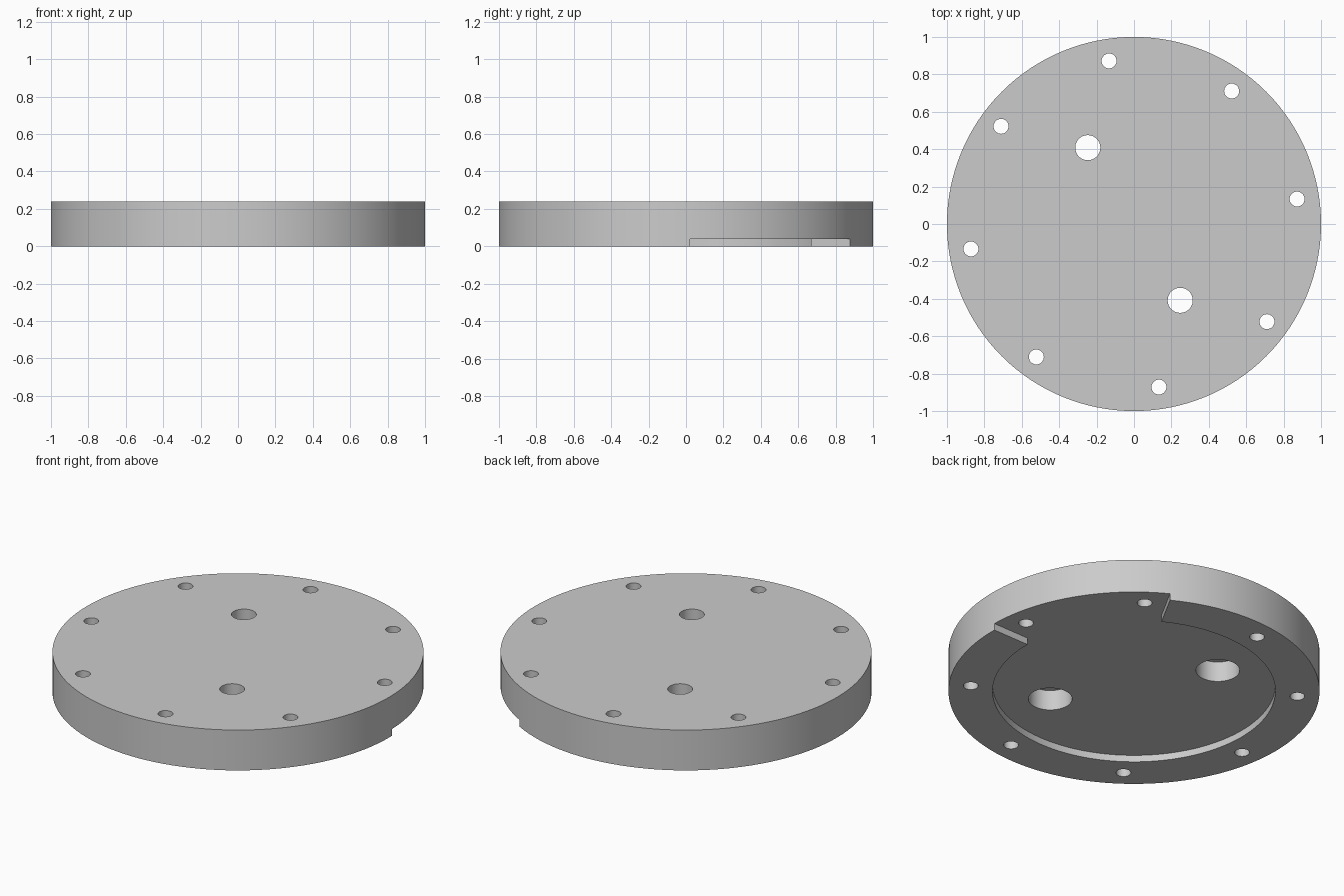
import bpy, bmesh
from math import sin, cos, radians

HEIGHT = 0.24
RECESS_DEPTH = 0.04
RECESS_RADIUS = 0.762
TURN = 31.2          # direction of the slot centre, in degrees

if "Cube" in bpy.data.objects:
    bpy.data.objects.remove(bpy.data.objects["Cube"])

grey = bpy.data.materials.new("plain grey")
grey.use_nodes = True
colour = (0.6, 0.6, 0.6, 1)
grey.diffuse_color = colour
grey.node_tree.nodes["Principled BSDF"].inputs["Base Color"].default_value = colour


def polar(radius, degrees):
    a = radians(degrees)
    return radius * cos(a), radius * sin(a)


def arc(radius, start, end, steps):
    return [polar(radius, start + (end - start) * i / steps) for i in range(steps + 1)]


def circle(radius, steps, centre=(0, 0)):
    return [(x + centre[0], y + centre[1]) for x, y in arc(radius, 0, 360, steps)[:-1]]


def loft(name, sections):
    """Closed solid through a stack of (outline, z) sections."""
    bm = bmesh.new()
    rings = [[bm.verts.new((x, y, z)) for x, y in outline] for outline, z in sections]
    for low, high in zip(rings, rings[1:]):
        n = len(low)
        for i in range(n):
            j = (i + 1) % n
            bm.faces.new((low[i], low[j], high[j], high[i]))
    bm.faces.new(rings[0][::-1])
    bm.faces.new(rings[-1])
    bmesh.ops.recalc_face_normals(bm, faces=bm.faces)
    mesh = bpy.data.meshes.new(name)
    bm.to_mesh(mesh)
    bm.free()
    mesh.materials.append(grey)
    obj = bpy.data.objects.new(name, mesh)
    bpy.context.collection.objects.link(obj)
    return obj


def cut(target, cutter):
    cutter.hide_render = True
    mod = target.modifiers.new("cut", 'BOOLEAN')
    mod.operation = 'DIFFERENCE'
    mod.solver = 'EXACT'
    mod.object = cutter
    bpy.context.view_layer.objects.active = target
    bpy.ops.object.modifier_apply(modifier=mod.name)
    bpy.data.objects.remove(cutter)


# Round plate
rim = circle(1, 128)
plate = loft("round_plate", [(rim, 0), (rim, HEIGHT)])

# Shallow underside recess with a slot opening through the rim
keyhole = (arc(RECESS_RADIUS, TURN + 30, TURN + 330, 90)
           + arc(1.2, TURN - 30, TURN + 30, 12))
cut(plate, loft("recess_cutter", [(keyhole, -0.1), (keyhole, RECESS_DEPTH)]))

# Ring of eight bolt holes
for i in range(8):
    hole = circle(0.04, 32, polar(0.882, TURN + 22.5 + 45 * i))
    cut(plate, loft("bolt_hole_cutter", [(hole, -0.2), (hole, HEIGHT + 0.1)]))

# Two central holes, counterbored from below
for side in (90, 270):
    centre = polar(0.477, TURN + side)
    wide, narrow = circle(0.118, 48, centre), circle(0.067, 48, centre)
    cut(plate, loft("counterbore_cutter", [(wide, -0.2), (wide, 0.16),
                                           (narrow, 0.16), (narrow, HEIGHT + 0.1)]))

# Smooth walls with sharp rims
bpy.ops.object.select_all(action='DESELECT')
plate.select_set(True)
bpy.context.view_layer.objects.active = plate
bpy.ops.object.shade_smooth_by_angle(angle=radians(30))
